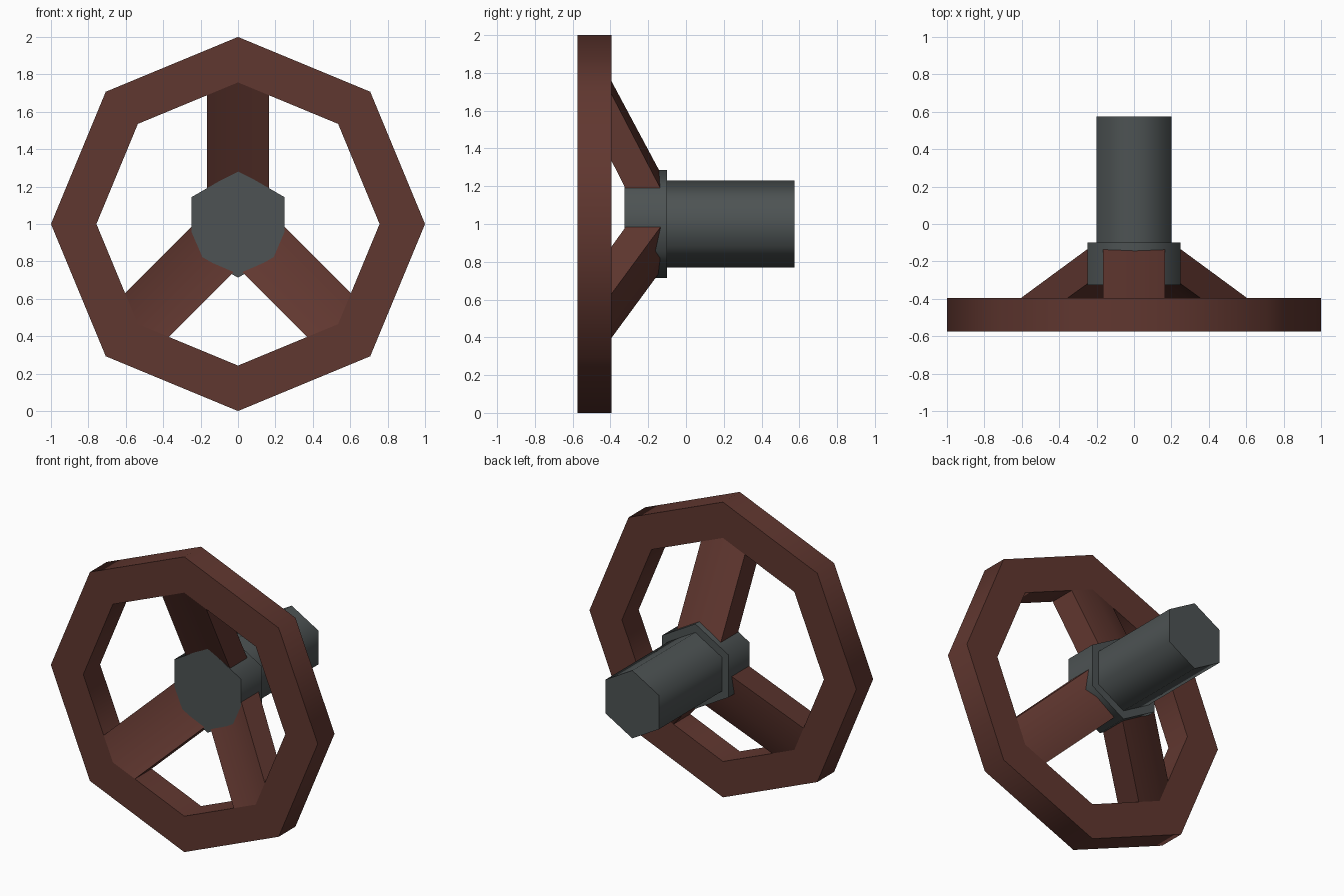
import bpy, bmesh, math
from mathutils import Vector

if "Cube" in bpy.data.objects:
    bpy.data.objects.remove(bpy.data.objects["Cube"])

CZ = 1.0  # height of the wheel axis


def material(name, rgb):
    m = bpy.data.materials.new(name)
    m.diffuse_color = (*rgb, 1)
    m.use_nodes = True
    m.node_tree.nodes["Principled BSDF"].inputs["Base Color"].default_value = m.diffuse_color
    return m


BROWN = material("brown wood", (0.118, 0.038, 0.029))
GREY = material("dark grey metal", (0.074, 0.086, 0.087))


def make(name, verts, faces, mat, angle):
    me = bpy.data.meshes.new(name)
    me.from_pydata(verts, [], faces)
    bm = bmesh.new()
    bm.from_mesh(me)
    bmesh.ops.recalc_face_normals(bm, faces=bm.faces[:])
    bm.to_mesh(me)
    bm.free()
    ob = bpy.data.objects.new(name, me)
    bpy.context.collection.objects.link(ob)
    me.materials.append(mat)
    bpy.ops.object.select_all(action='DESELECT')
    ob.select_set(True)
    bpy.context.view_layer.objects.active = ob
    bpy.ops.object.shade_smooth_by_angle(angle=math.radians(angle))
    return ob


def polar(r, a, y, side=0.0):
    """Point at radius r along angle a, shifted sideways, at depth y."""
    return Vector((r * math.cos(a) - side * math.sin(a), y,
                   CZ + r * math.sin(a) + side * math.cos(a)))


def loft(name, rings, mat, closed, angle):
    """Skin a list of equal rings; closed joins last to first, else caps."""
    n, k = len(rings[0]), len(rings)
    verts = [p for ring in rings for p in ring]
    faces = []
    for i in range(k if closed else k - 1):
        j = (i + 1) % k
        for s in range(n):
            t = (s + 1) % n
            faces.append((i * n + s, i * n + t, j * n + t, j * n + s))
    if not closed:
        faces += [tuple(range(n)), tuple(range((k - 1) * n, k * n))]
    return make(name, verts, faces, mat, angle)


def ngon(n, r, y):
    return [polar(r, math.pi / 2 + 2 * math.pi * i / n, y) for i in range(n)]


# eight-sided rim with a rectangular section
FRONT, BACK, INNER = -0.575, -0.395, 0.757
loft("rim", [ngon(8, 1.0, FRONT), ngon(8, 1.0, BACK),
             ngon(8, INNER, BACK), ngon(8, INNER, FRONT)], BROWN, True, 50)

# six-sided hub and steering column
loft("hub", [ngon(6, 0.287, -0.325), ngon(6, 0.287, -0.10)], GREY, False, 62)
loft("column", [ngon(6, 0.23, -0.12), ngon(6, 0.23, 0.575)], GREY, False, 62)

# three spokes, each a V-fronted bar sloping back from rim corner to hub
HALF = 0.165
DROP = HALF * math.tan(math.radians(22.5))
for name, deg, mid in (("top_spoke", 90, 0.28), ("left_spoke", 225, 0.264),
                       ("right_spoke", 315, 0.264)):
    a = math.radians(deg)

    def section(r_mid, r_edge, y0, y1):
        row = ((r_edge, -HALF), (r_mid, 0), (r_edge, HALF))
        return ([polar(r, a, y0, s) for r, s in row] +
                [polar(r, a, y1, s) for r, s in reversed(row)])

    outer = section(INNER, INNER - DROP, FRONT, BACK)
    inner = section(mid, 0.198, -0.325, -0.14)
    # run the end a little way into the hub
    buried = [o.lerp(i, 1.1) for o, i in zip(outer, inner)]
    loft(name, [outer, buried], BROWN, False, 50)
